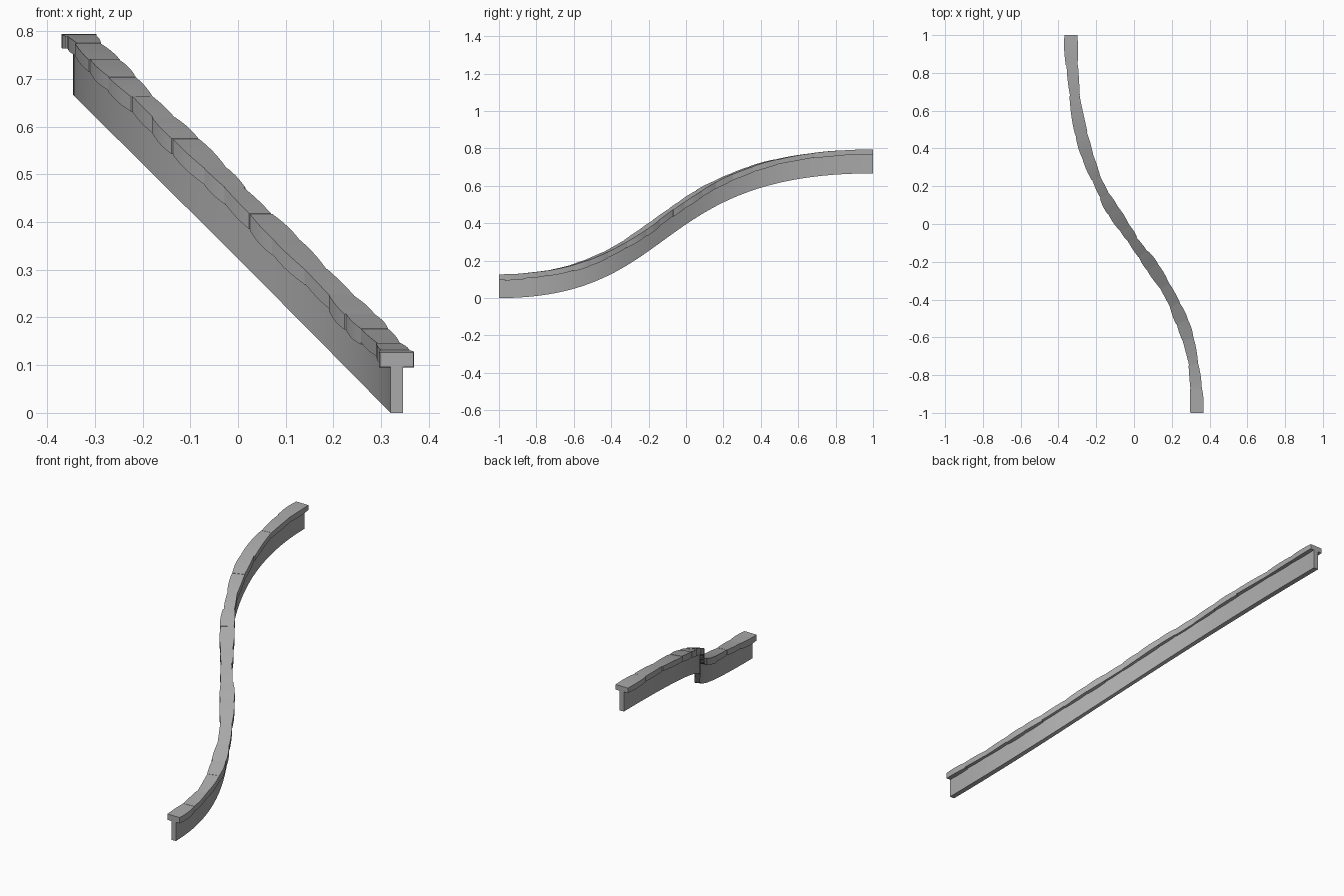
import bpy, bmesh, math, random
from mathutils import Vector

random.seed(4)
cube = bpy.data.objects.get("Cube")
if cube:
    bpy.data.objects.remove(cube, do_unlink=True)

stone = bpy.data.materials.new("grey stone")
stone.use_nodes = True
GREY = (0.4, 0.4, 0.4, 1)
stone.diffuse_color = GREY
stone.node_tree.nodes["Principled BSDF"].inputs["Base Color"].default_value = GREY

# S-shaped path that climbs as it swings from left front to right back
CONTROL = [Vector(p) for p in ((.333, -1, 0), (.333, -.05, 0), (-.333, -.2, .667), (-.333, 1, .667))]


def path(t):
    a, b, c, d = CONTROL
    u = 1 - t
    point = a*u**3 + b*3*u*u*t + c*3*u*t*t + d*t**3
    tangent = (b - a)*u*u + (c - b)*2*u*t + (d - c)*t*t
    flat = Vector((tangent.x, tangent.y, 0)).normalized()
    side = Vector((flat.y, -flat.x, 0))
    steep = tangent.length / math.hypot(tangent.x, tangent.y)
    return point, side, steep


def sweep(bm, rings):
    """Skin a list of four-cornered rings and cap both ends."""
    loops = [[bm.verts.new(p) for p in ring] for ring in rings]
    for a, b in zip(loops, loops[1:]):
        for i in range(4):
            j = (i + 1) % 4
            bm.faces.new((a[i], a[j], b[j], b[i]))
    bm.faces.new(loops[0][::-1])
    bm.faces.new(loops[-1])


def finish(bm, name):
    bmesh.ops.recalc_face_normals(bm, faces=bm.faces)
    mesh = bpy.data.meshes.new(name)
    bm.to_mesh(mesh)
    bm.free()
    mesh.materials.append(stone)
    obj = bpy.data.objects.new(name, mesh)
    bpy.context.collection.objects.link(obj)
    bpy.ops.object.select_all(action='DESELECT')
    bpy.context.view_layer.objects.active = obj
    obj.select_set(True)
    bpy.ops.object.shade_smooth_by_angle(angle=math.radians(30))
    return obj


def ring(t, left, right, low, high):
    point, side, _ = path(t)
    up = Vector((0, 0, 1))
    return [point - side*left + up*low, point + side*right + up*low,
            point + side*right + up*high, point - side*left + up*high]


# Thin retaining wall
bm = bmesh.new()
sweep(bm, [ring(i / 48, .013, .013, 0, .105) for i in range(49)])
finish(bm, "wall")

# Irregular coping stones laid end to end, wider and narrower in waves
STONES, STEPS = 18, 5
joints = [0] + [(i + random.uniform(-.25, .25)) / STONES for i in range(1, STONES)] + [1]
bm = bmesh.new()
for start, end in zip(joints, joints[1:]):
    out_l, out_r = (random.uniform(-.003, .003) for _ in range(2))
    drop, rise = random.uniform(-.004, .003), random.uniform(-.001, .001)
    rings = []
    for k in range(STEPS + 1):
        f = k / STEPS
        t = start + (end - start)*f
        wave = .029 + .004*math.cos(t*math.tau*5)
        bulge = .003*math.sin(math.pi*f)
        high = .127 + .03*(path(t)[2] - 1) + rise
        rings.append(ring(t, wave + out_l + bulge, wave + out_r + bulge,
                          .099 + drop - bulge*.7, high + bulge*.3))
    sweep(bm, rings)
finish(bm, "coping_stones")
